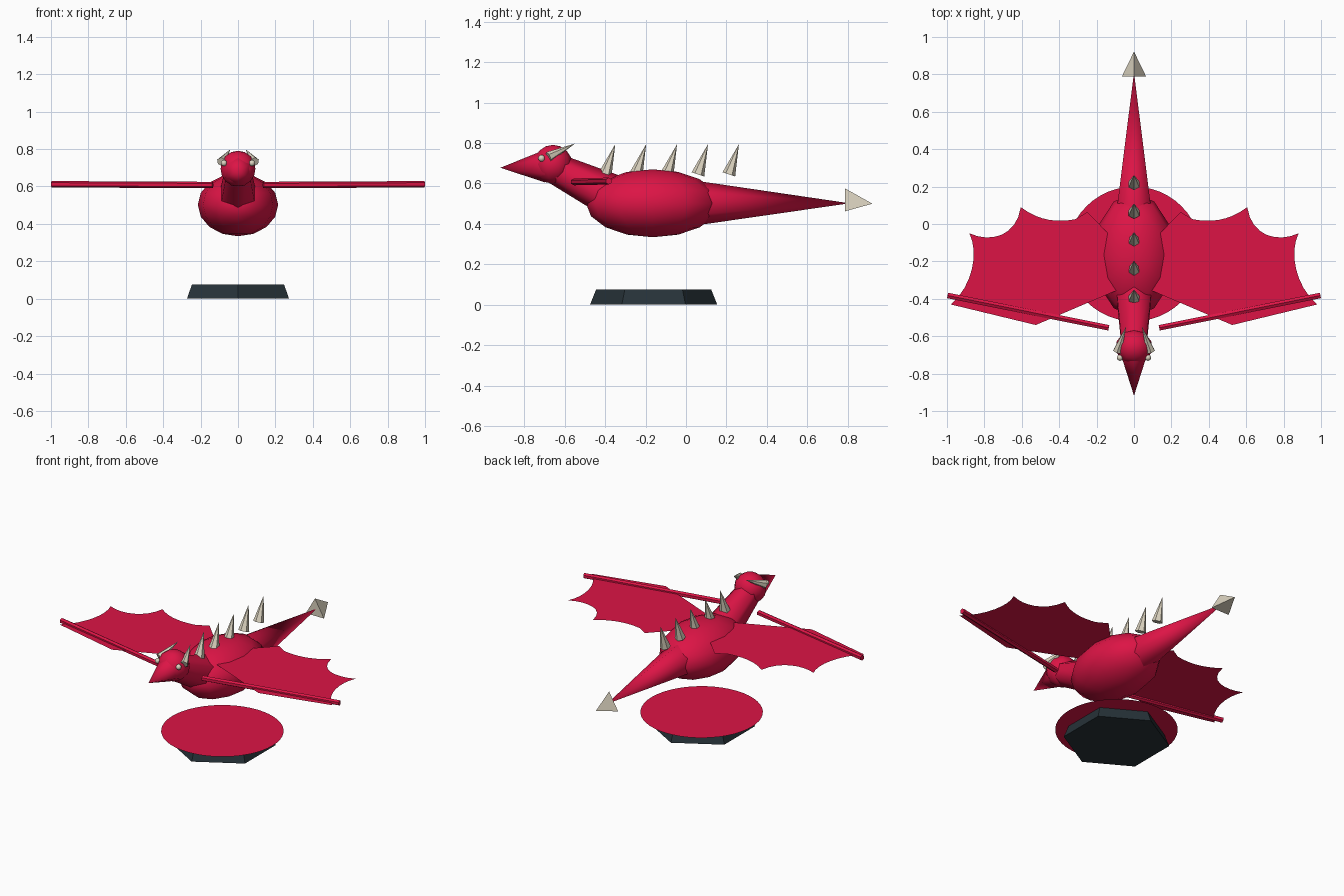
import bpy, bmesh, math
from mathutils import Vector, Matrix

if "Cube" in bpy.data.objects:
    bpy.data.objects.remove(bpy.data.objects["Cube"])


def material(name, rgb):
    m = bpy.data.materials.new(name)
    m.use_nodes = True
    m.diffuse_color = (*rgb, 1)
    m.node_tree.nodes["Principled BSDF"].inputs["Base Color"].default_value = (*rgb, 1)
    return m


RED = material("crimson", (0.72, 0.007, 0.06))
BONE = material("bone", (0.72, 0.66, 0.53))
SLATE = material("slate", (0.02, 0.032, 0.04))


def finish(bm, name, mat, smooth=0):
    """Turn a bmesh into an object; smooth is the angle limit in degrees."""
    bmesh.ops.recalc_face_normals(bm, faces=bm.faces)
    me = bpy.data.meshes.new(name)
    bm.to_mesh(me)
    bm.free()
    me.materials.append(mat)
    ob = bpy.data.objects.new(name, me)
    bpy.context.collection.objects.link(ob)
    if smooth:
        bpy.ops.object.select_all(action='DESELECT')
        ob.select_set(True)
        bpy.context.view_layer.objects.active = ob
        bpy.ops.object.shade_smooth_by_angle(angle=math.radians(smooth))
    return ob


def taper(name, mat, start, end, r1, r2=0.0, sides=6, smooth=0, up=(0, 0, 1)):
    """Cone or tapered prism between two points, with one corner toward up."""
    start, end, up = Vector(start), Vector(end), Vector(up)
    axis = (end - start).normalized()
    u = (up - axis * up.dot(axis)).normalized()
    v = axis.cross(u)
    bm = bmesh.new()

    def ring(c, r):
        if r == 0:
            return [bm.verts.new(c)] * sides
        angles = [2 * math.pi * i / sides for i in range(sides)]
        return [bm.verts.new(c + (u * math.cos(a) + v * math.sin(a)) * r) for a in angles]

    a, b = ring(start, r1), ring(end, r2)
    bm.faces.new(a)
    if r2:
        bm.faces.new(b)
    for i in range(sides):
        j = (i + 1) % sides
        bm.faces.new([a[i], a[j], b[j], b[i]] if r2 else [a[i], a[j], b[i]])
    return finish(bm, name, mat, smooth)


def ball(name, mat, centre, size, segments=12, rings=8):
    bm = bmesh.new()
    bmesh.ops.create_uvsphere(bm, u_segments=segments, v_segments=rings, radius=1)
    bm.transform(Matrix.Translation(centre) @ Matrix.Diagonal((*size, 1)))
    return finish(bm, name, mat, 65)


# Stand: hexagonal plinth with a thin round plate on top
taper("stand_base", SLATE, (0, -0.16, 0), (0, -0.16, 0.075), 0.315, 0.285, up=(0, 1, 0))
bm = bmesh.new()
bmesh.ops.create_circle(bm, cap_ends=True, segments=48, radius=0.36,
                        matrix=Matrix.Translation((0, -0.16, 0.079)))
finish(bm, "stand_plate", RED)

# Body, neck, head, snout and tail
ball("body", RED, (0, -0.165, 0.502), (0.215, 0.33, 0.168))
taper("neck", RED, (0, -0.37, 0.54), (0, -0.66, 0.68), 0.108, 0.075, smooth=65)
ball("head", RED, (0, -0.658, 0.695), (0.098, 0.095, 0.096), 10, 8)
taper("snout", RED, (0, -0.70, 0.685), (0, -0.918, 0.678), 0.08, smooth=65)
taper("tail", RED, (0, 0.08, 0.503), (0, 0.81, 0.502), 0.106, smooth=65)
taper("tail_tip", BONE, (0, 0.788, 0.5), (0, 0.922, 0.5), 0.075, sides=3)

# Row of spikes along the back
for i in range(5):
    y = -0.4 + 0.153 * i
    taper(f"back_spike_{i + 1}", BONE, (0, y, 0.645), (0, y + 0.05, 0.795), 0.033)

# Wing outline: straight front edge, then scallops given as (corner, bend)
FRONT = [(0.08, -0.11), (0.08, -0.35), (0.525, -0.54), (0.98, -0.43)]
SCALLOPS = [((0.98, -0.43), (0.86, -0.33), (0.83, -0.15), (0.88, -0.05)),
            ((0.88, -0.05), (0.77, -0.10), (0.63, -0.07), (0.605, 0.09)),
            ((0.605, 0.09), (0.50, 0.01), (0.40, 0.01), (0.315, 0.025)),
            ((0.315, 0.025), (0.29, 0.04), (0.27, 0.05), (0.25, 0.065))]


def bezier(p, t):
    a, b, c, d = map(Vector, p)
    s = 1 - t
    return a * s**3 + b * 3 * s * s * t + c * 3 * s * t * t + d * t**3


outline = [Vector(p) for p in FRONT]
for curve in SCALLOPS:
    outline += [bezier(curve, t / 8) for t in range(1, 9)]

# Paired parts: wings, wing arms, horns and eyes
for side, s in (("left", 1), ("right", -1)):
    bm = bmesh.new()
    face = bm.faces.new([bm.verts.new((s * p.x, p.y, 0.61)) for p in outline])
    bmesh.ops.triangulate(bm, faces=[face])
    finish(bm, f"{side}_wing_membrane", RED)
    taper(f"{side}_wing_arm", RED, (s * 0.135, -0.555, 0.608), (s * 0.997, -0.382, 0.612),
          0.017, 0.017)
    taper(f"{side}_horn", BONE, (s * 0.088, -0.68, 0.732), (s * 0.042, -0.548, 0.798), 0.026)
    ball(f"{side}_eye", BONE, (s * 0.075, -0.715, 0.725), (0.017, 0.017, 0.017), 8, 6)
